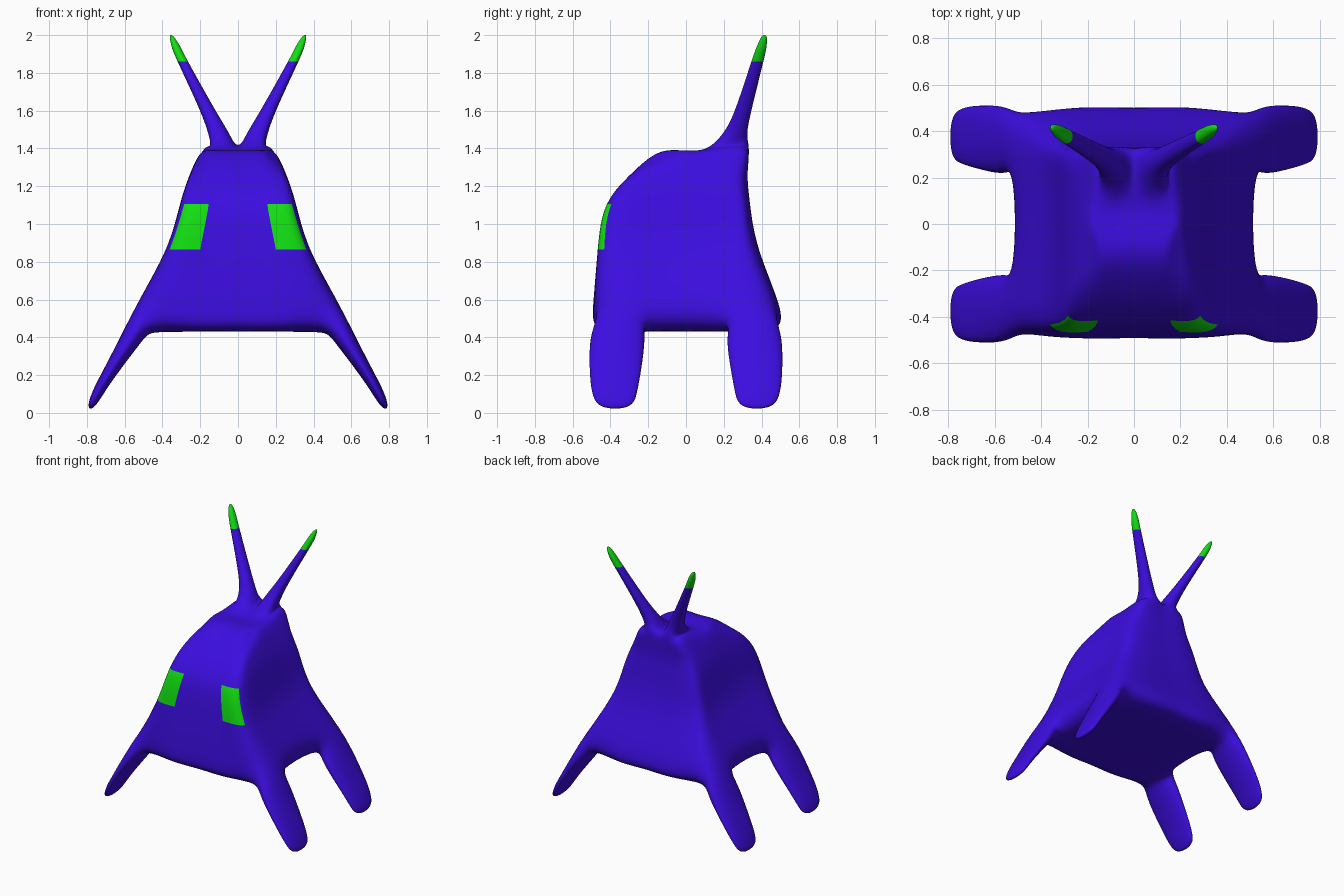
import bpy, bmesh
from mathutils import Vector

if "Cube" in bpy.data.objects:
    bpy.data.objects.remove(bpy.data.objects["Cube"])

def material(name, rgb):
    m = bpy.data.materials.new(name)
    m.diffuse_color = (*rgb, 1)
    m.use_nodes = True
    m.node_tree.nodes["Principled BSDF"].inputs["Base Color"].default_value = m.diffuse_color
    return m

blue = material("violet_blue", (0.045, 0.004, 0.74))
green = material("bright_green", (0.006, 0.74, 0.006))

verts, faces = [], []          # right half of the cage; faces hold (indices, material)

def add(x, y, z):
    verts.append(Vector((x, y, z)))
    return len(verts) - 1

def quad(a, b, c, d, mat=0):
    faces.append(((a, b, c, d), mat))

def bridge(lo, hi, mat=0):
    for k in range(4):
        quad(lo[k], lo[(k + 1) % 4], hi[(k + 1) % 4], hi[k], mat)

def level(xi, xc, xs, yf, yfc, ya, yb, ybc, ybk, zf, zs, zb, drop=0):
    """Half ring: front centre, inner, corner, two side points, back corner, inner, centre."""
    return [add(0, yf, zf), add(xi, yf, zf), add(xc, yfc, zf - drop),
            add(xs, ya, zs), add(xs, yb, zs),
            add(xc, ybc, zb - drop), add(xi, ybk, zb), add(0, ybk, zb)]

# body wall levels, bottom to top
rings = [
    level(.22, .43, .455, -.45, -.435, -.20, .21, .435, .46, .445, .437, .445),
    level(.24, .485, .52, -.49, -.455, -.20, .21, .455, .488, .58, .58, .58),
    level(.20, .362, .378, -.465, -.433, -.18, .18, .345, .385, .865, .865, .865),
    level(.155, .285, .306, -.415, -.395, -.18, .17, .31, .338, 1.105, 1.105, 1.105),
    level(.14, .23, .255, -.285, -.26, -.14, .15, .29, .325, 1.27, 1.26, 1.27),
    level(.13, .18, .198, -.15, -.13, -.03, .12, .28, .315, 1.372, 1.37, 1.41, .02),
]
for n, (lo, hi) in enumerate(zip(rings, rings[1:])):
    for i in range(7):
        if n == 0 and i in (2, 4):      # openings where the legs grow out
            continue
        eye = n == 2 and i == 1
        quad(lo[i], lo[i + 1], hi[i + 1], hi[i], int(eye))

# belly and crown caps
def cap(r, inner, skip=None):
    rows = [r[0:3], [*inner[0:2], r[3]], [*inner[2:4], r[4]], [r[7], r[6], r[5]]]
    for j in range(3):
        for i in range(2):
            if (j, i) != skip:
                quad(rows[j][i], rows[j][i + 1], rows[j + 1][i + 1], rows[j + 1][i])

belly = [add(x, y, .432) for y in (-.2, .21) for x in (0, .22)]
crown = [add(0, -.03, 1.39), add(.13, -.03, 1.39), add(0, .12, 1.395), add(.14, .12, 1.40)]
cap(rings[0], belly)
cap(rings[5], crown, skip=(2, 0))

# legs: flat tongues going out and down (x, z, half thickness, y centre, half width)
LEG = [(.565, .395, .040, .362, .103), (.675, .22, .027, .374, .098),
       (.74, .11, .021, .378, .086), (.776, .04, .012, .376, .056)]
for side, (i, j) in ((-1, (2, 3)), (1, (5, 4))):
    ring = [rings[1][i], rings[1][j], rings[0][j], rings[0][i]]
    for x, z, t, yc, w in LEG:
        nxt = [add(x + s * t * .88, side * (yc + o * w), z + s * t * .47)
               for s, o in ((1, 1), (1, -1), (-1, -1), (-1, 1))]
        bridge(ring, nxt)
        ring = nxt
    quad(*ring)

# horns (x, y, z, half x, half y), the upper part green
HORN = [(.103, .26, 1.48, .040, .047), (.170, .308, 1.62, .029, .031),
        (.292, .378, 1.86, .020, .023), (.331, .402, 1.945, .016, .018),
        (.350, .413, 1.99, .008, .010)]
ring = [crown[2], crown[3], rings[5][6], rings[5][7]]
for n, (x, y, z, hx, hy) in enumerate(HORN):
    nxt = [add(x + sx * hx, y + sy * hy, z) for sx, sy in ((-1, -1), (1, -1), (1, 1), (-1, 1))]
    bridge(ring, nxt, int(n > 2))
    ring = nxt
quad(*ring, 1)

# mirror the half cage to the left
twin = {}
for i in range(len(verts)):
    v = verts[i]
    twin[i] = i if v.x == 0 else add(-v.x, v.y, v.z)
faces += [(tuple(twin[i] for i in reversed(f)), m) for f, m in faces]

mesh = bpy.data.meshes.new("creature_body")
mesh.from_pydata(verts, [], [f for f, m in faces])
mesh.materials.append(blue)
mesh.materials.append(green)
for p, (f, m) in zip(mesh.polygons, faces):
    p.material_index = m
    p.use_smooth = True
bm = bmesh.new()
bm.from_mesh(mesh)
bmesh.ops.recalc_face_normals(bm, faces=bm.faces)
bm.to_mesh(mesh)
bm.free()
body = bpy.data.objects.new("creature_body", mesh)
bpy.context.collection.objects.link(body)

# smooth skin, with the cage pushed out until the skin passes through the placed points
sub = body.modifiers.new("smooth_skin", 'SUBSURF')
sub.levels = sub.render_levels = 1
for step in range(25):
    dg = bpy.context.evaluated_depsgraph_get()
    skin = body.evaluated_get(dg).data
    moves = [verts[i] - skin.vertices[i].co for i in range(len(verts))]
    for v, d in zip(mesh.vertices, moves):
        v.co += d * .9
    mesh.update()
    body.update_tag()
    bpy.context.view_layer.update()
sub.levels = sub.render_levels = 3
